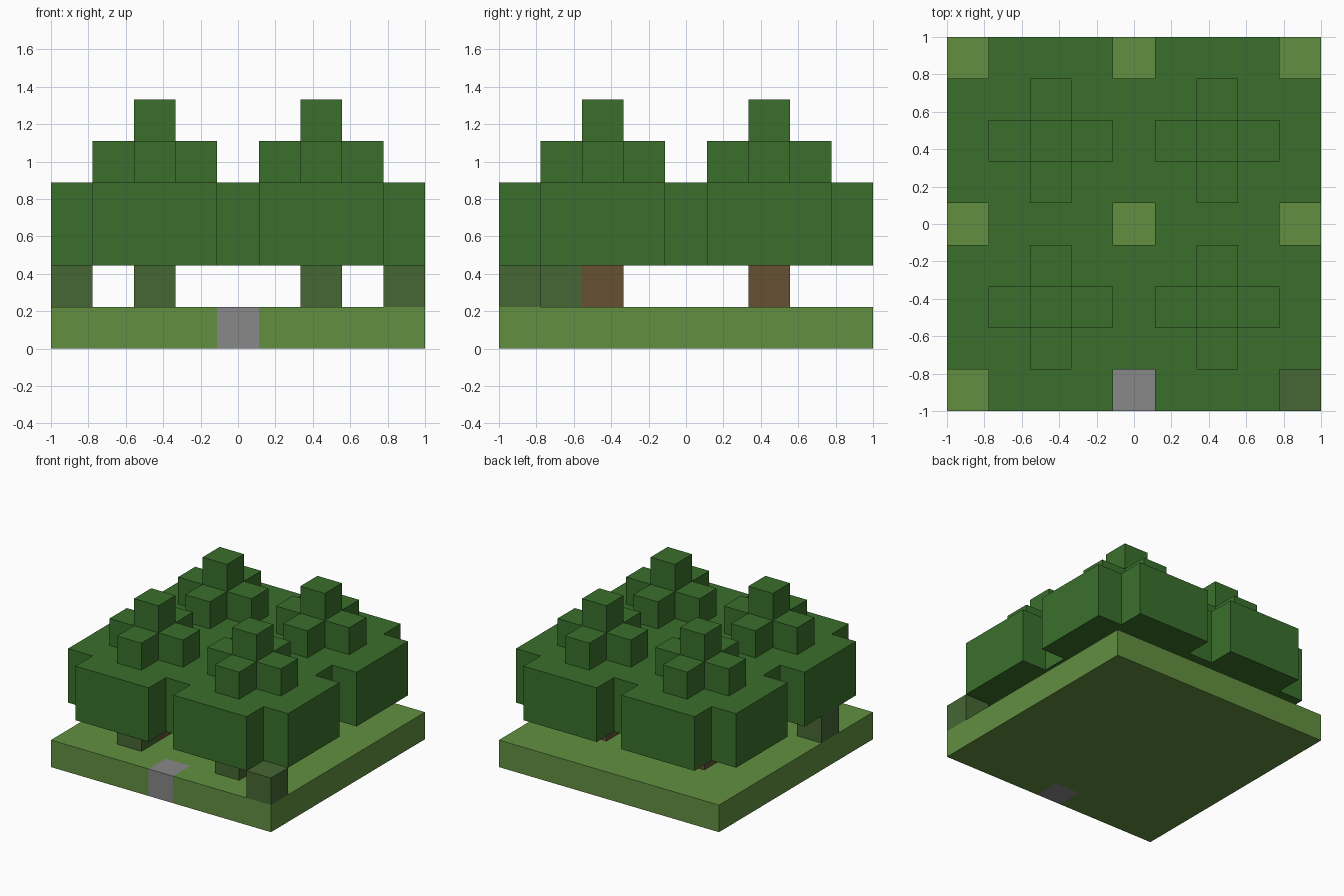
import bpy
import bmesh
from mathutils import Matrix, Vector

CELLS = 9
CELL = 2 / CELLS

default = bpy.data.objects.get("Cube")
if default:
    bpy.data.objects.remove(default, do_unlink=True)


def material(name, rgb):
    mat = bpy.data.materials.new(name)
    mat.use_nodes = True
    mat.diffuse_color = (*rgb, 1)
    mat.node_tree.nodes["Principled BSDF"].inputs["Base Color"].default_value = (*rgb, 1)
    return mat


grass = material("grass_green", (0.122, 0.275, 0.051))
leaves = material("leaf_green", (0.042, 0.159, 0.025))
shrub = material("shrub_green", (0.061, 0.136, 0.034))
bark = material("bark_brown", (0.133, 0.080, 0.034))
stone = material("path_grey", (0.246, 0.246, 0.246))


def cell_of(point):
    """Grid column and row that hold a point."""
    return int((point.x + 1) / CELL), int((point.y + 1) / CELL)


def finish(name, bm, *mats):
    mesh = bpy.data.meshes.new(name)
    bm.to_mesh(mesh)
    bm.free()
    for mat in mats:
        mesh.materials.append(mat)
    obj = bpy.data.objects.new(name, mesh)
    bpy.context.collection.objects.link(obj)
    return obj


def slab(name, keep, level, layers, *mats):
    """Extrude the grid cells that pass the keep rule."""
    bm = bmesh.new()
    bmesh.ops.create_grid(bm, x_segments=CELLS, y_segments=CELLS, size=1,
                          matrix=Matrix.Translation((0, 0, level * CELL)))
    unwanted = [f for f in bm.faces if not keep(*cell_of(f.calc_center_median()))]
    bmesh.ops.delete(bm, geom=unwanted, context="FACES")
    result = bmesh.ops.extrude_face_region(bm, geom=bm.faces[:], use_keep_orig=True)
    top = [v for v in result["geom"] if isinstance(v, bmesh.types.BMVert)]
    bmesh.ops.translate(bm, verts=top, vec=(0, 0, layers * CELL))
    bmesh.ops.recalc_face_normals(bm, faces=bm.faces[:])
    return finish(name, bm, *mats)


def block(name, column, row, level, mat):
    """One cube on the grid."""
    centre = (Vector((column, row, level)) + Vector((0.5, 0.5, 0.5))) * CELL
    bm = bmesh.new()
    bmesh.ops.create_cube(bm, size=CELL,
                          matrix=Matrix.Translation(centre - Vector((1, 1, 0))))
    return finish(name, bm, mat)


# Ground with one stone path cell at the middle of the front edge
ground = slab("ground", lambda i, j: True, 0, 1, grass, stone)
for face in ground.data.polygons:
    inside = face.center - face.normal * CELL / 2
    face.material_index = int(cell_of(inside) == (4, 0))

# Joined canopy of four trees, each with its corners notched
slab("canopy", lambda i, j: i % 4 != 0 or j % 4 != 0, 2, 2, leaves)

# Trunk and stepped crown of each tree
for x in (2, 6):
    for y in (2, 6):
        block("trunk", x, y, 1, bark)
        for dx, dy in ((-1, 0), (1, 0), (0, -1), (0, 1)):
            block("crown_arm", x + dx, y + dy, 4, leaves)
        block("crown_core", x, y, 4, leaves)
        block("crown_tip", x, y, 5, leaves)

# Shrubs around the trunks and at the front corner
for x, y in ((8, 0), (2, 1), (6, 1), (0, 2)):
    block("shrub", x, y, 1, shrub)
